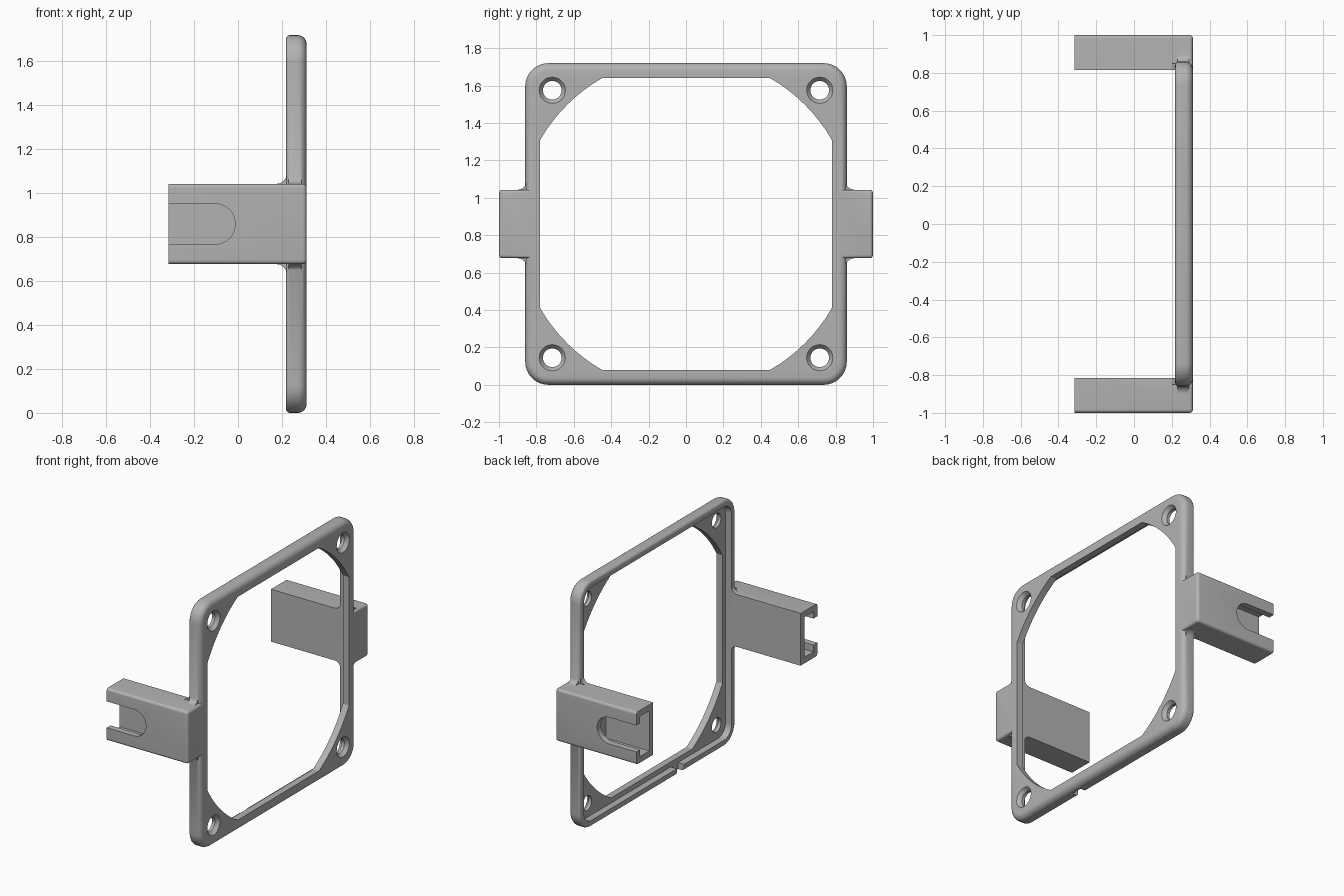
import bpy, bmesh
from math import sin, cos, pi, acos

cube = bpy.data.objects.get("Cube")
if cube:
    bpy.data.objects.remove(cube, do_unlink=True)

MID = 0.86          # height of the frame centre
FRONT, BACK = 0.312, 0.218

grey = bpy.data.materials.new("matte_grey")
grey.use_nodes = True
grey.diffuse_color = (0.45, 0.45, 0.45, 1)
grey.node_tree.nodes["Principled BSDF"].inputs["Base Color"].default_value = (0.45, 0.45, 0.45, 1)


def loft(name, rings):
    """Closed solid through rings of 3D points, capped at both ends."""
    bm = bmesh.new()
    loops = [[bm.verts.new(p) for p in ring] for ring in rings]
    n = len(loops[0])
    for a, b in zip(loops, loops[1:]):
        for i in range(n):
            j = (i + 1) % n
            bm.faces.new((a[i], a[j], b[j], b[i]))
    bm.faces.new(loops[0][::-1])
    bm.faces.new(loops[-1])
    bmesh.ops.recalc_face_normals(bm, faces=bm.faces)
    mesh = bpy.data.meshes.new(name)
    bm.to_mesh(mesh)
    bm.free()
    mesh.materials.append(grey)
    ob = bpy.data.objects.new(name, mesh)
    bpy.context.collection.objects.link(ob)
    return ob


def arc(cy, cz, r, start, end, steps=8):
    return [(cy + r * cos(start + (end - start) * k / steps),
             cz + r * sin(start + (end - start) * k / steps)) for k in range(steps + 1)]


def rounded(cy, cz, hy, hz, r):
    """Rounded rectangle outline."""
    pts = []
    for k, (sy, sz) in enumerate([(1, 1), (-1, 1), (-1, -1), (1, -1)]):
        pts += arc(cy + sy * (hy - r), cz + sz * (hz - r), r, k * pi / 2, (k + 1) * pi / 2)
    return pts


def at_x(x, pts):
    return [(x, y, z) for y, z in pts]


def at_y(y, pts):
    return [(x, y, z) for x, z in pts]


def prism_x(name, pts, x0, x1):
    return loft(name, [at_x(x0, pts), at_x(x1, pts)])


def prism_y(name, pts, y0, y1):
    return loft(name, [at_y(y0, pts), at_y(y1, pts)])


def box(name, x0, x1, y0, y1, z0, z1):
    return prism_x(name, [(y0, z0), (y1, z0), (y1, z1), (y0, z1)], x0, x1)


def edge_steps(r, x, sign, steps=6):
    """Inset and x position of each ring along a rounded rim."""
    return [(r * (1 - sin(k * pi / 2 / steps)), x - sign * r * (1 - cos(k * pi / 2 / steps)))
            for k in range(steps + 1)]


def combine(target, other, operation):
    mod = target.modifiers.new(other.name, "BOOLEAN")
    mod.operation, mod.object, mod.solver = operation, other, "EXACT"
    other.hide_render = True
    bpy.context.view_layer.update()
    result = bpy.data.meshes.new_from_object(
        target.evaluated_get(bpy.context.evaluated_depsgraph_get()))
    target.modifiers.clear()
    target.data = result
    bpy.data.objects.remove(other, do_unlink=True)


# Frame slab: small rounding at the back rim, larger at the front rim
sections = edge_steps(0.02, BACK, -1)[::-1] + edge_steps(0.04, FRONT, 1)
sections = [(i, x) for i, x in edge_steps(0.02, BACK, -1)]
sections += [(i, x) for i, x in edge_steps(0.04, FRONT, 1)[::-1]]
frame = loft("fan_frame", [at_x(x, rounded(0, MID, 0.86 - i, 0.86 - i, 0.125 - i))
                           for i, x in sections])

# Side arms with blended joints to the frame
for s in (1, -1):
    rings = [at_x(-0.316, rounded(s * 0.8875, MID, 0.1125, 0.183, 0.018))]
    rings += [at_x(x, rounded(s * 0.8875, MID, 0.1125 - i, 0.183 - i, 0.0185 - i))
              for i, x in edge_steps(0.018, FRONT, 1, 4)[::-1]]
    combine(frame, loft("side_arm", rings), "UNION")
    for t in (1, -1):
        top = MID + t * 0.183
        low = top - t * 0.03
        r = 0.045
        # Concave fillet beside the frame rail
        curve = [(s * y, top + t * z) for y, z in arc(0.855 + r, r, r, pi, 1.5 * pi)]
        curve += [(s * (0.855 + r), low), (s * 0.83, low), (s * 0.83, top + t * r)]
        combine(frame, prism_x("rail_fillet", curve, BACK + 0.012, FRONT - 0.022), "UNION")
        # Concave fillet behind the frame rail
        curve = [(x, top + t * z) for x, z in arc(BACK + 0.003 - r, r, r, 0, -pi / 2)]
        curve += [(BACK + 0.003 - r, low), (0.25, low), (0.25, top + t * r)]
        combine(frame, prism_y("back_fillet", curve, s * 0.8, s * 0.85), "UNION")

# Shallow fan pocket, which also trims the inner faces of the arms
combine(frame, prism_x("pocket", rounded(0, MID, 0.815, 0.815, 0.08), -0.5, 0.265), "DIFFERENCE")

# Airflow opening: a square with its corners cut by a circle
a0 = acos(0.78 / 0.9)
opening = []
for k in range(4):
    opening += arc(0, MID, 0.9, a0 + k * pi / 2, pi / 2 - a0 + k * pi / 2, 16)
combine(frame, prism_x("opening", opening, 0.1, 0.5), "DIFFERENCE")

# Countersunk screw holes
for sy in (1, -1):
    for sz in (1, -1):
        steps = [(0.1, 0.05), (0.287, 0.05), (FRONT, 0.07), (0.4, 0.07)]
        hole = loft("screw_hole", [at_x(x, arc(sy * 0.715, MID + sz * 0.715, r, 0, 2 * pi, 32)[:-1])
                                   for x, r in steps])
        combine(frame, hole, "DIFFERENCE")

# Hollow arm ends and rounded slots in their outer walls
for s in (1, -1):
    cavity = box("arm_cavity", -0.5, 0.02, s * 0.857, s * 0.957, MID - 0.14, MID + 0.14)
    combine(frame, cavity, "DIFFERENCE")
    slot = arc(-0.105, MID, 0.0925, -pi / 2, pi / 2, 20)
    slot += [(-0.5, MID + 0.0925), (-0.5, MID - 0.0925)]
    combine(frame, prism_y("arm_slot", slot, s * 0.92, s * 1.1), "DIFFERENCE")

# Cable notch through the bottom wall
combine(frame, box("cable_notch", 0.1, 0.265, -0.29, -0.21, -0.1, 0.06), "DIFFERENCE")

bpy.ops.object.select_all(action="DESELECT")
frame.select_set(True)
bpy.context.view_layer.objects.active = frame
bpy.ops.object.shade_smooth_by_angle(angle=0.52)
